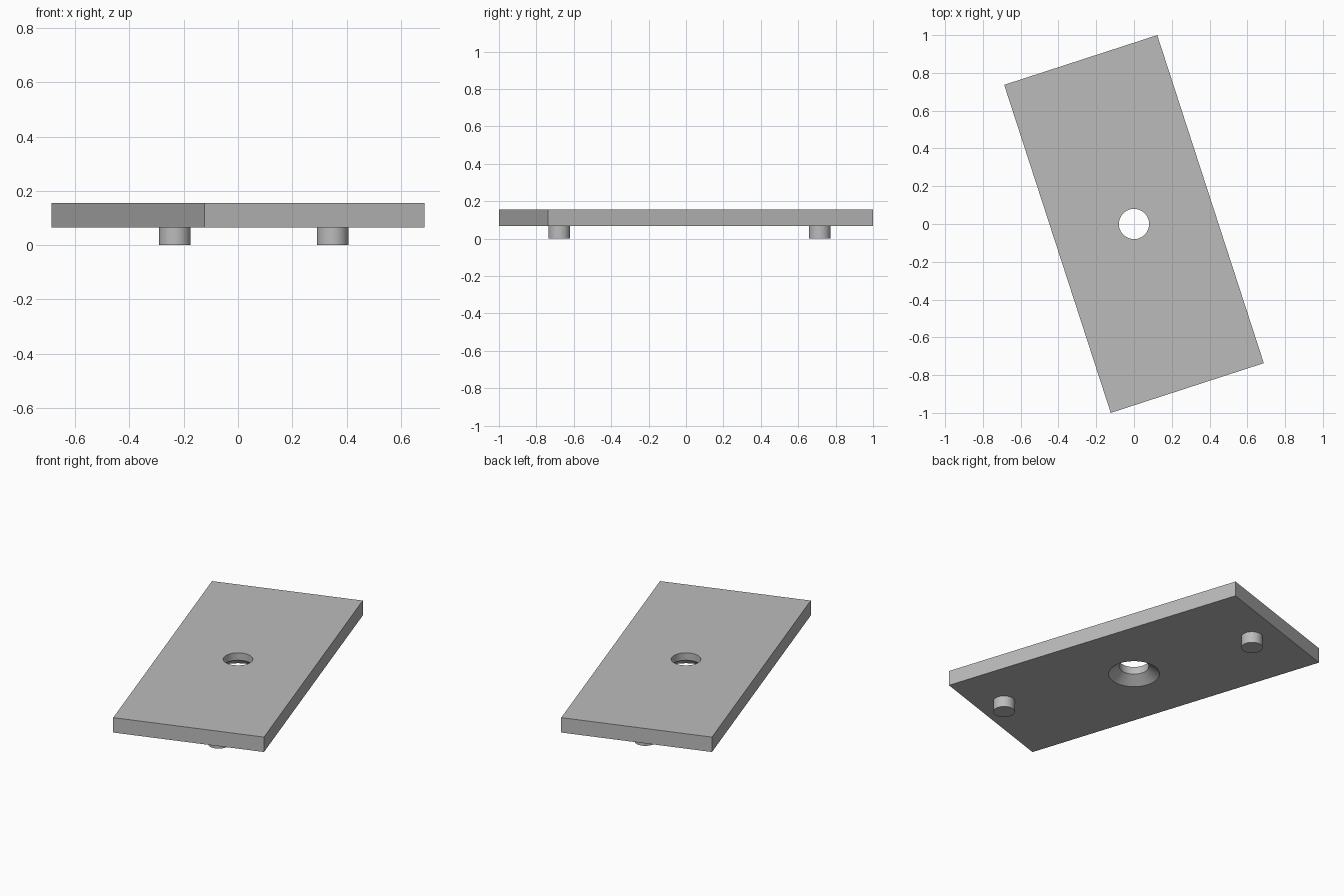
import bpy
import bmesh
import math
from mathutils import Matrix

cube = bpy.data.objects.get("Cube")
if cube:
    bpy.data.objects.remove(cube, do_unlink=True)

# Plate sizes
WIDTH, LENGTH = 0.852, 1.826
BOTTOM, TOP = 0.066, 0.155
HOLE_R, SINK_R, SINK_DEPTH = 0.08, 0.138, 0.045
PEG_R, PEG_REACH = 0.058, 0.752
TURN = Matrix.Rotation(math.radians(18), 4, "Z")

grey = bpy.data.materials.new("plain grey")
grey.use_nodes = True
colour = (0.5, 0.5, 0.5, 1)
grey.diffuse_color = colour
grey.node_tree.nodes["Principled BSDF"].inputs["Base Color"].default_value = colour


def add_object(name, bm):
    """Turn a bmesh into a grey object set at the plate's angle."""
    bmesh.ops.recalc_face_normals(bm, faces=bm.faces)
    mesh = bpy.data.meshes.new(name)
    bm.to_mesh(mesh)
    bm.free()
    mesh.materials.append(grey)
    obj = bpy.data.objects.new(name, mesh)
    obj.matrix_world = TURN
    bpy.context.collection.objects.link(obj)
    return obj


def lathe(name, profile, x=0, y=0, sides=64):
    """Closed round solid through (radius, height) rings."""
    bm = bmesh.new()
    angles = [2 * math.pi * i / sides for i in range(sides)]
    rings = [[bm.verts.new((x + r * math.cos(a), y + r * math.sin(a), z))
              for a in angles] for r, z in profile]
    for low, high in zip(rings, rings[1:]):
        for i in range(sides):
            j = (i + 1) % sides
            bm.faces.new((low[i], low[j], high[j], high[i]))
    bm.faces.new(rings[0])
    bm.faces.new(rings[-1])
    return add_object(name, bm)


def smooth(obj):
    bpy.ops.object.select_all(action="DESELECT")
    obj.select_set(True)
    bpy.context.view_layer.objects.active = obj
    bpy.ops.object.shade_smooth_by_angle(angle=math.radians(30))


# Flat plate
bm = bmesh.new()
bmesh.ops.create_cube(bm, size=1)
bmesh.ops.scale(bm, vec=(WIDTH, LENGTH, TOP - BOTTOM), verts=bm.verts)
bmesh.ops.translate(bm, vec=(0, 0, (TOP + BOTTOM) / 2), verts=bm.verts)
plate = add_object("plate", bm)

# Centre hole, countersunk from below
margin = 0.01
flare = margin * (SINK_R - HOLE_R) / SINK_DEPTH
cutter = lathe("hole_cutter", [(SINK_R + flare, BOTTOM - margin),
                               (HOLE_R, BOTTOM + SINK_DEPTH),
                               (HOLE_R, TOP + margin)])
cutter.hide_render = True
cut = plate.modifiers.new("hole", "BOOLEAN")
cut.operation = "DIFFERENCE"
cut.solver = "EXACT"
cut.object = cutter
bpy.context.view_layer.objects.active = plate
bpy.ops.object.modifier_apply(modifier=cut.name)
bpy.data.objects.remove(cutter, do_unlink=True)
smooth(plate)

# Pegs beneath each end, the front one set off the centre line
for name, x, y in (("front_peg", 0.122, -PEG_REACH), ("back_peg", 0, PEG_REACH)):
    smooth(lathe(name, [(PEG_R, 0), (PEG_R, BOTTOM)], x, y))
